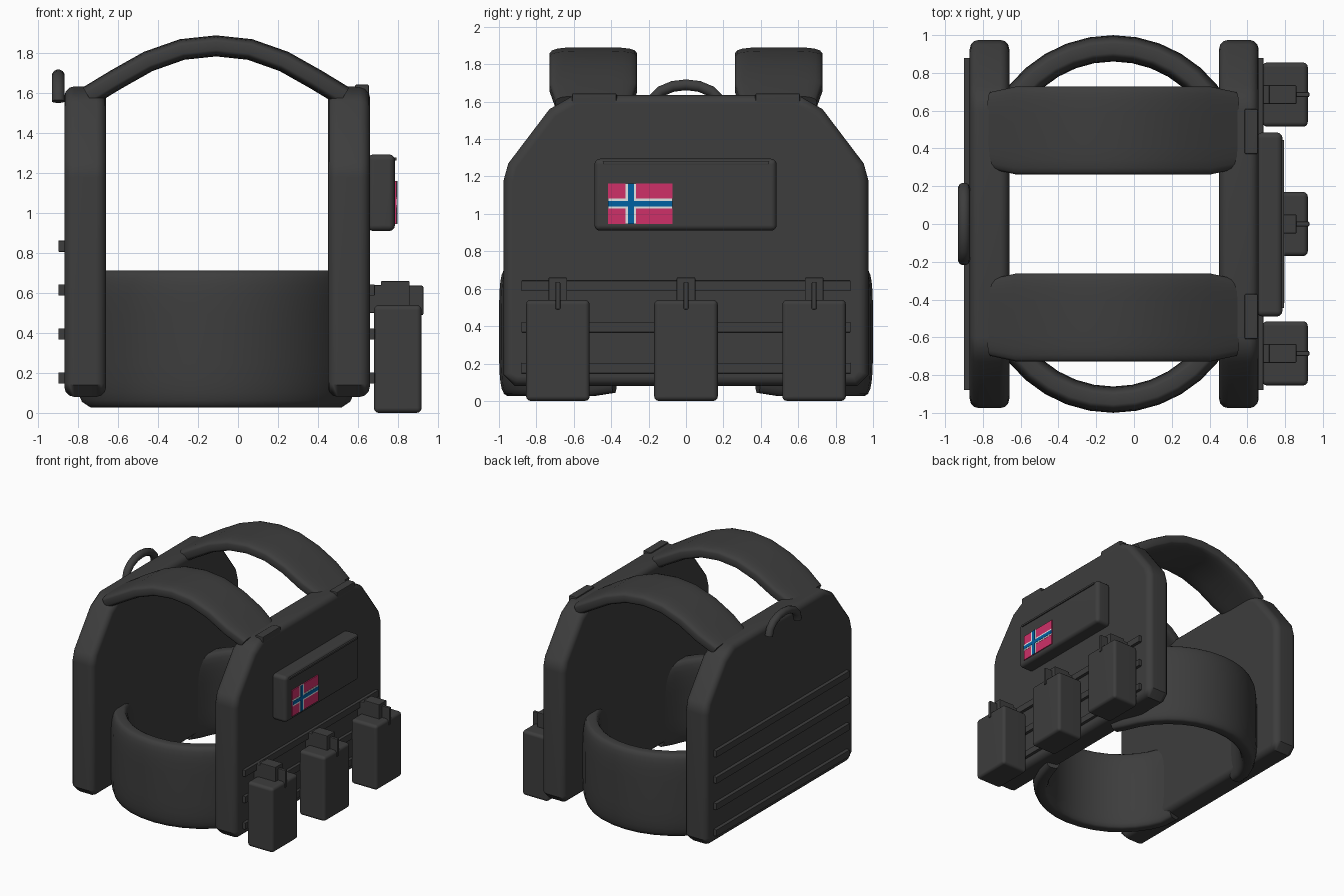
import bpy
import bmesh
from math import sin, cos, pi, radians, copysign
from mathutils import Vector

cube = bpy.data.objects.get("Cube")
if cube:
    bpy.data.objects.remove(cube)


def material(name, rgb):
    m = bpy.data.materials.new(name)
    m.use_nodes = True
    m.diffuse_color = (*rgb, 1)
    bsdf = next(n for n in m.node_tree.nodes if n.type == 'BSDF_PRINCIPLED')
    bsdf.inputs["Base Color"].default_value = (*rgb, 1)
    bsdf.inputs["Roughness"].default_value = 0.8
    return m


FABRIC = material("dark grey fabric", (0.047, 0.047, 0.047))
RED = material("patch red", (0.62, 0.03, 0.14))
WHITE = material("patch white", (0.75, 0.78, 0.78))
BLUE = material("patch blue", (0.0, 0.12, 0.36))


def finish(name, bm, mat, bevel=0.0, segments=3):
    """Bevel the hard edges, then turn the bmesh into a smooth-shaded object."""
    bmesh.ops.recalc_face_normals(bm, faces=bm.faces)
    if bevel:
        hard = [e for e in bm.edges if e.calc_face_angle(0) > radians(50)]
        bmesh.ops.bevel(bm, geom=hard, offset=bevel, segments=segments,
                        profile=0.5, affect='EDGES', clamp_overlap=True)
    mesh = bpy.data.meshes.new(name)
    bm.to_mesh(mesh)
    bm.free()
    mesh.materials.append(mat)
    ob = bpy.data.objects.new(name, mesh)
    bpy.context.collection.objects.link(ob)
    bpy.ops.object.select_all(action='DESELECT')
    ob.select_set(True)
    bpy.context.view_layer.objects.active = ob
    bpy.ops.object.shade_smooth_by_angle(angle=radians(40))
    ob.modifiers.new("even_normals", 'WEIGHTED_NORMAL').keep_sharp = True
    return ob


def box(name, x, y, z, mat=FABRIC, bevel=0.0, segments=2):
    """Box from (min, max) pairs on each axis."""
    bm = bmesh.new()
    bmesh.ops.create_cube(bm, size=1)
    for v in bm.verts:
        v.co = [(a + b) / 2 + c * (b - a) for (a, b), c in zip((x, y, z), v.co)]
    return finish(name, bm, mat, bevel, segments)


def panel(name, x0, x1):
    """Body panel: a side outline extruded along x."""
    half = [(0.915, 0.08), (0.975, 0.14), (0.975, 1.18), (0.95, 1.27),
            (0.73, 1.56), (0.6, 1.635)]
    outline = half + [(-y, z) for y, z in reversed(half)]
    bm = bmesh.new()
    face = bm.faces.new([bm.verts.new((x0, y, z)) for y, z in outline])
    new = bmesh.ops.extrude_face_region(bm, geom=[face])["geom"]
    bmesh.ops.translate(bm, vec=(x1 - x0, 0, 0),
                        verts=[g for g in new if isinstance(g, bmesh.types.BMVert)])
    finish(name, bm, FABRIC, 0.05)


def sweep(name, path, wide, half_width, half_thick, power, sides=20, taper=1.0):
    """Sweep a rounded-rectangle section along a planar path."""
    wide = Vector(wide)
    path = [Vector(p) for p in path]
    bm = bmesh.new()
    rings = []
    last = len(path) - 1
    for i, p in enumerate(path):
        tangent = (path[min(i + 1, last)] - path[max(i - 1, 0)]).normalized()
        normal = tangent.cross(wide)
        scale = taper if i in (0, last) else 1
        ring = []
        for k in range(sides):
            a = 2 * pi * (k + 0.5) / sides
            w = copysign(abs(cos(a)) ** power, cos(a)) * half_width * scale
            t = copysign(abs(sin(a)) ** power, sin(a)) * half_thick
            ring.append(bm.verts.new(p + wide * w + normal * t))
        rings.append(ring)
    for a, b in zip(rings, rings[1:]):
        for k in range(sides):
            j = (k + 1) % sides
            bm.faces.new((a[k], a[j], b[j], b[k]))
    bm.faces.new(rings[0])
    bm.faces.new(rings[-1])
    finish(name, bm, FABRIC)


# Front and back body panels
panel("front_panel", 0.45, 0.66)
panel("back_panel", -0.87, -0.66)

# Shoulder straps and side bands, one of each per side
MID = -0.11
rise = [(0.64, 1.585), (0.5, 1.67), (0.34, 1.76), (0.17, 1.82)]
arch = [(-x, z) for x, z in rise] + [(0, 1.838)] + rise[::-1]
for side, s in (("left", 1), ("right", -1)):
    sweep(side + "_shoulder_strap", [(MID + x, s * 0.495, z) for x, z in arch],
          (0, 1, 0), 0.235, 0.053, 0.5, taper=0.87)
    curve = [radians(8 + 164 * i / 16) for i in range(17)]
    sweep(side + "_side_band",
          [(MID + 0.635 * cos(a), s * (0.295 + 0.635 * sin(a)), 0.37) for a in curve],
          (0, 0, 1), 0.345, 0.07, 0.5, sides=24, taper=0.95)
    # Strap anchor on top of the front panel
    ys = sorted((s * 0.37, s * 0.61))
    box(side + "_strap_anchor", (0.585, 0.657), ys, (1.57, 1.645), bevel=0.01)

# Webbing rows
for i in range(4):
    z = 0.175 + 0.22 * i
    row = (z - 0.028, z + 0.028)
    box(f"back_webbing_{i + 1}", (-0.9, -0.86), (-0.88, 0.88), row, bevel=0.004)
    if i < 3:
        box(f"front_webbing_{i + 1}", (0.65, 0.685), (-0.88, 0.88), row, bevel=0.004)

# Carry handle on the back
loop = [(0.19, 1.56), (0.175, 1.615), (0.135, 1.655), (0.07, 1.682)]
loop = [(-y, z) for y, z in loop] + [(0, 1.69)] + loop[::-1]
sweep("carry_handle", [(-0.9, y, z) for y, z in loop], (1, 0, 0), 0.032, 0.03, 1, sides=12)

# Chest pocket with its zip flap
box("chest_pocket", (0.65, 0.786), (-0.49, 0.485), (0.91, 1.295), bevel=0.03, segments=3)
box("pocket_zip", (0.77, 0.795), (-0.445, 0.445), (1.263, 1.28), bevel=0.004)

# Striped patch: thin stacked plates
Y, Z = (-0.417, -0.073), (0.945, 1.162)
box("patch_base", (0.785, 0.794), Y, Z, RED)
box("patch_white_upright", (0.79, 0.796), (-0.323, -0.267), Z, WHITE)
box("patch_white_bar", (0.79, 0.796), Y, (1.028, 1.082), WHITE)
box("patch_blue_upright", (0.79, 0.798), (-0.311, -0.279), Z, BLUE)
box("patch_blue_bar", (0.79, 0.798), Y, (1.04, 1.07), BLUE)

# Three small pouches with a lid tab and a pull strip each
for label, y in (("right", -0.685), ("middle", 0), ("left", 0.685)):
    box(label + "_pouch", (0.68, 0.92), (y - 0.17, y + 0.17), (0, 0.54), bevel=0.025, segments=3)
    box(label + "_pouch_tab", (0.715, 0.86), (y - 0.05, y + 0.05), (0.5, 0.66), bevel=0.006)
    box(label + "_pouch_strip", (0.75, 0.928), (y - 0.013, y + 0.013), (0.49, 0.637), bevel=0.006)
    box(label + "_pouch_hanger", (0.655, 0.73), (y - 0.05, y + 0.05), (0.5, 0.64), bevel=0.006)
